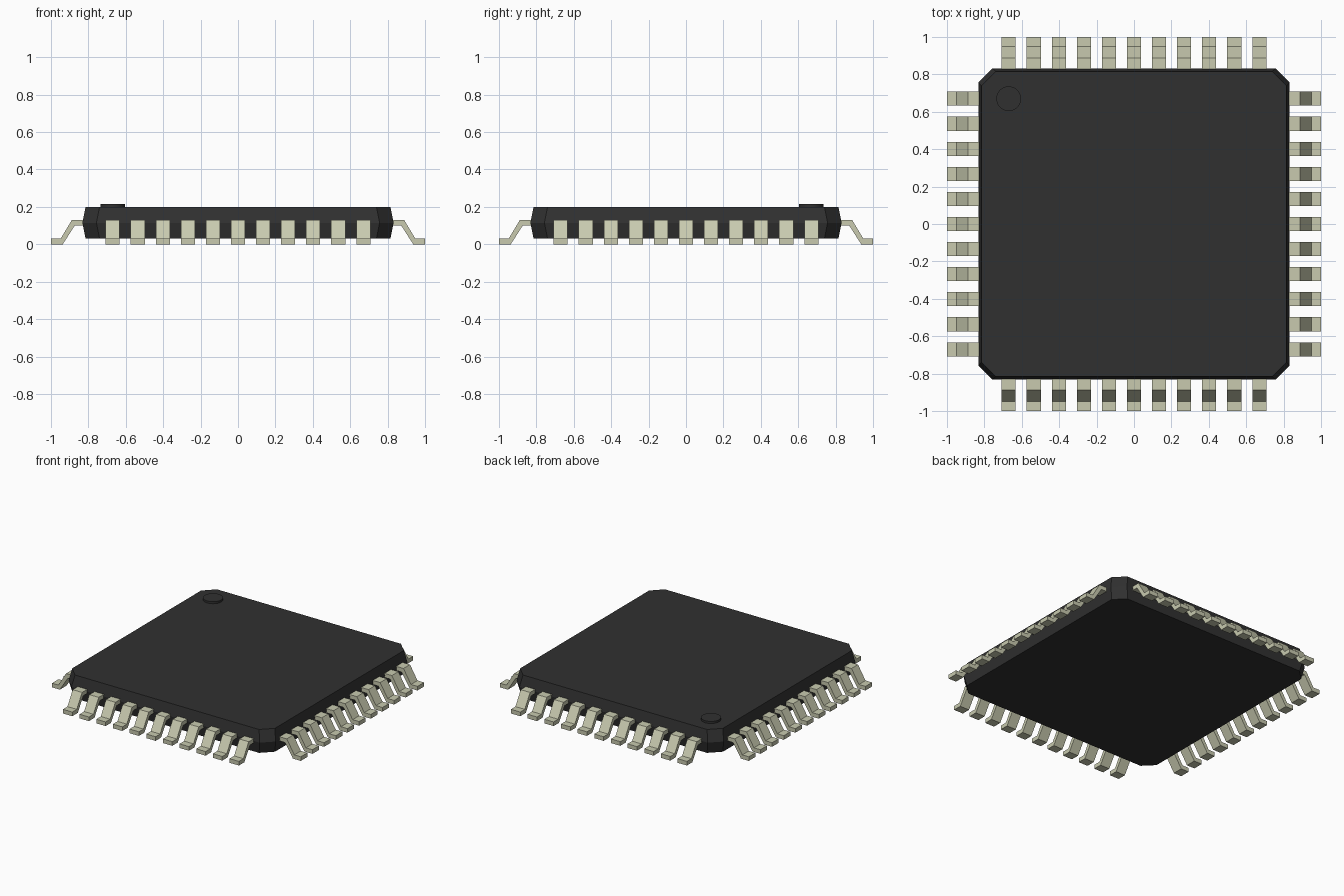
import bpy
import bmesh
import math
from mathutils import Matrix

cube = bpy.data.objects.get("Cube")
if cube:
    bpy.data.objects.remove(cube, do_unlink=True)


def make_material(name, color):
    mat = bpy.data.materials.new(name)
    mat.use_nodes = True
    mat.diffuse_color = color
    mat.node_tree.nodes["Principled BSDF"].inputs["Base Color"].default_value = color
    return mat


def make_object(name, bm, mat):
    bmesh.ops.recalc_face_normals(bm, faces=bm.faces)
    mesh = bpy.data.meshes.new(name)
    bm.to_mesh(mesh)
    bm.free()
    mesh.materials.append(mat)
    obj = bpy.data.objects.new(name, mesh)
    bpy.context.collection.objects.link(obj)
    return obj


black = make_material("charcoal plastic", (0.03, 0.03, 0.03, 1))
metal = make_material("pale tin", (0.58, 0.59, 0.43, 1))


# Package body: three chamfered square sections, widest at the waist
def chamfered_square(bm, half, z, chamfer=0.075):
    c = half - chamfer
    corners = [(half, -c), (half, c), (c, half), (-c, half),
               (-half, c), (-half, -c), (-c, -half), (c, -half)]
    return [bm.verts.new((x, y, z)) for x, y in corners]


bm = bmesh.new()
rings = [chamfered_square(bm, half, z)
         for half, z in [(0.815, 0.03), (0.832, 0.115), (0.815, 0.2)]]
for low, high in zip(rings, rings[1:]):
    for i in range(len(low)):
        j = (i + 1) % len(low)
        bm.faces.new((low[i], low[j], high[j], high[i]))
bm.faces.new(rings[0][::-1])
bm.faces.new(rings[-1])
make_object("package_body", bm, black)

# Raised round marker over the first pin
bm = bmesh.new()
bmesh.ops.create_cone(bm, cap_ends=True, segments=32, radius1=0.066, radius2=0.066,
                      depth=0.025, matrix=Matrix.Translation((-0.67, 0.67, 0.2025)))
marker = make_object("pin_one_marker", bm, black)
bpy.context.view_layer.objects.active = marker
marker.select_set(True)
bpy.ops.object.shade_smooth_by_angle()

# Gull-wing leads: (distance from centre, height) profile, extruded sideways
PROFILE = [(0.81, 0.1), (0.873, 0.1), (0.937, 0), (1, 0),
           (1, 0.03), (0.948, 0.03), (0.888, 0.13), (0.81, 0.13)]
PINS, PITCH, WIDTH = 11, 0.134, 0.075


def add_lead(bm, offset, turn):
    verts = [bm.verts.new(turn @ Matrix.Translation((r, offset - WIDTH / 2, z)).translation)
             for r, z in PROFILE]
    face = bm.faces.new(verts)
    side = bmesh.ops.extrude_face_region(bm, geom=[face])["geom"]
    moved = [v for v in side if isinstance(v, bmesh.types.BMVert)]
    shift = turn.to_3x3() @ Matrix.Translation((0, WIDTH, 0)).translation
    bmesh.ops.translate(bm, verts=moved, vec=shift)


for quarter, side in enumerate(["left", "back", "right", "front"]):
    turn = Matrix.Rotation(quarter * math.pi / 2, 4, "Z")
    bm = bmesh.new()
    for i in range(PINS):
        add_lead(bm, (i - (PINS - 1) / 2) * PITCH, turn)
    make_object(side + "_leads", bm, metal)
